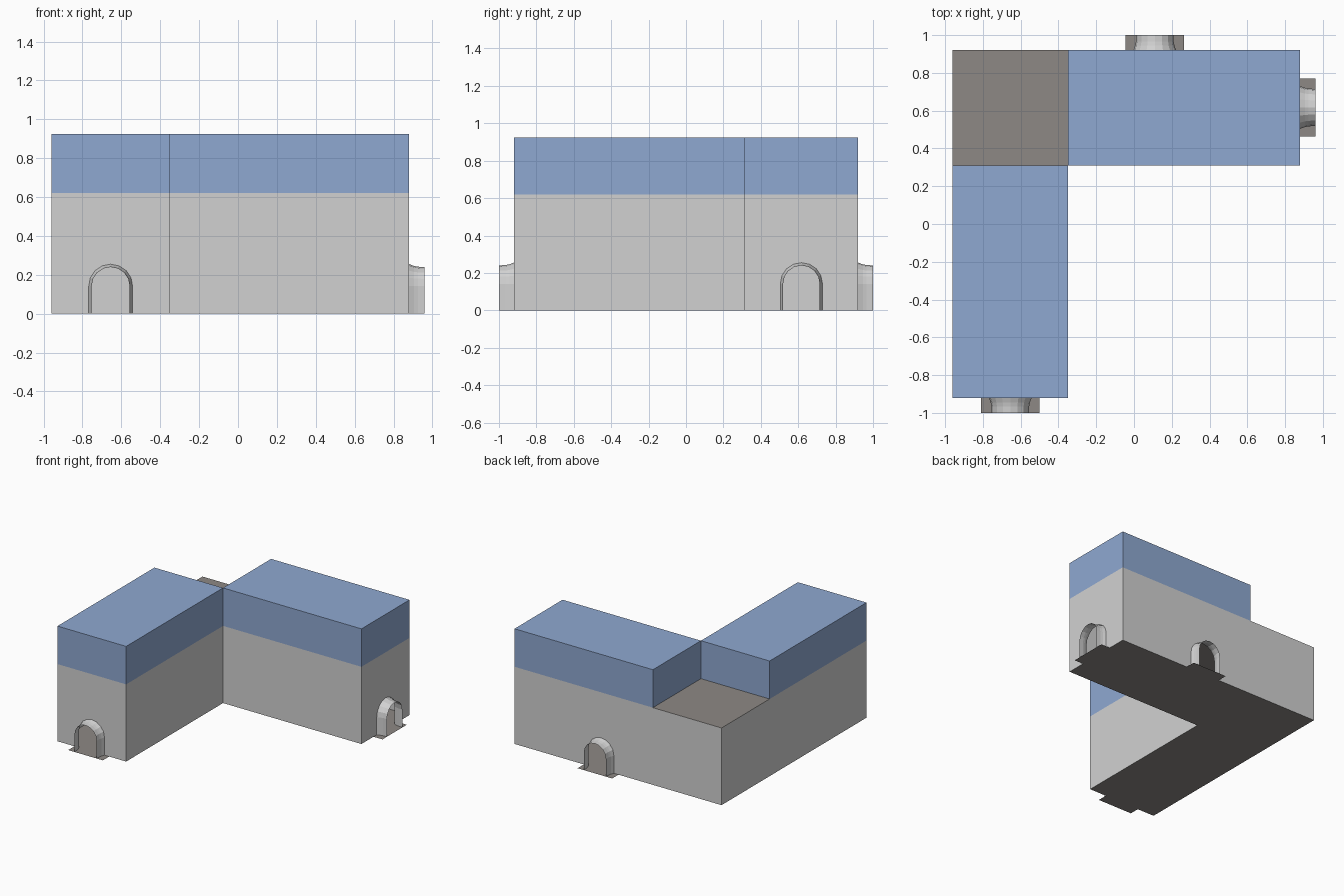
import bpy, bmesh, math
from mathutils import Vector

if "Cube" in bpy.data.objects:
    bpy.data.objects.remove(bpy.data.objects["Cube"])

WALL_H, TOP_H = 0.62, 0.925
ARCH_R, SPRING, SEGS = 0.113, 0.142, 8
DEPTH, TAB_HALF = 0.08, 0.154
L_PLAN = [(-.96, -.92), (-.35, -.92), (-.35, .31), (.88, .31), (.88, .92), (-.96, .92)]
# wall index -> doorway centre
DOORS = {0: (-.655, -.92), 3: (.88, .617), 4: (.11, .92)}
UP = Vector((0, 0, 1))


def material(name, rgb):
    m = bpy.data.materials.new(name)
    m.diffuse_color = (*rgb, 1)
    m.use_nodes = True
    m.node_tree.nodes["Principled BSDF"].inputs["Base Color"].default_value = m.diffuse_color
    return m


GREY = material("wall grey", (.64, .64, .64))
BLUE = material("upper blue", (.275, .395, .64))
BROWN = material("floor brown", (.27, .25, .235))


def make(name, faces, mat):
    """Object from a list of polygons, merged where corners touch."""
    bm = bmesh.new()
    for f in faces:
        bm.faces.new([bm.verts.new(p) for p in f])
    bmesh.ops.remove_doubles(bm, verts=bm.verts, dist=1e-4)
    mesh = bpy.data.meshes.new(name)
    bm.to_mesh(mesh)
    bm.free()
    mesh.materials.append(mat)
    ob = bpy.data.objects.new(name, mesh)
    bpy.context.collection.objects.link(ob)


def arch(centre, u, n, r, out):
    """Arch outline from left foot to right foot, pushed outward by out."""
    prof = [(-r, 0)]
    for i in range(SEGS + 1):
        t = math.pi * i / SEGS
        prof.append((-r * math.cos(t), SPRING + r * math.sin(t)))
    prof.append((r, 0))
    return [centre + u * s + UP * z + n * out for s, z in prof]


# Lower walls with open arched doorways, and a flared porch at each doorway
walls, floor = [], [[Vector((x, y, 0)) for x, y in L_PLAN]]
for i in range(6):
    a = Vector((*L_PLAN[i], 0))
    b = Vector((*L_PLAN[(i + 1) % 6], 0))
    u = (b - a).normalized()
    n = u.cross(UP)
    bottom = [a, b]
    if i in DOORS:
        c = Vector((*DOORS[i], 0))
        bottom = [a] + arch(c, u, n, ARCH_R, 0) + [b]
        rings = [arch(c, u, n, r, o) for o, r in
                 ((0, ARCH_R), (.025, .104), (.045, .100), (DEPTH, .098))]
        porch = [(p[k], q[k], q[k + 1], p[k + 1])
                 for p, q in zip(rings, rings[1:]) for k in range(len(p) - 1)]
        make("porch_%d" % i, porch, GREY)
        # Floor tab under the porch
        l, r = c - u * TAB_HALF, c + u * TAB_HALF
        floor.append([l, l + n * DEPTH, r + n * DEPTH, r])
    walls.append(bottom + [b + UP * WALL_H, a + UP * WALL_H])
make("lower_walls", walls, GREY)

# Ground floor and the deck above it, open at the corner
make("ground_floor", floor, BROWN)
make("corner_deck", [[Vector((x, y, WALL_H)) for x, y in L_PLAN]], BROWN)


# Upper storey blocks, one on each wing
def block(name, x0, x1, y0, y1):
    plan = [(x0, y0), (x1, y0), (x1, y1), (x0, y1)]
    faces = [[(*p, TOP_H) for p in plan]]
    for p, q in zip(plan, plan[1:] + plan[:1]):
        faces.append([(*p, WALL_H), (*q, WALL_H), (*q, TOP_H), (*p, TOP_H)])
    make(name, faces, BLUE)


block("front_wing_upper", -.96, -.35, -.92, .31)
block("right_wing_upper", -.35, .88, .31, .92)
